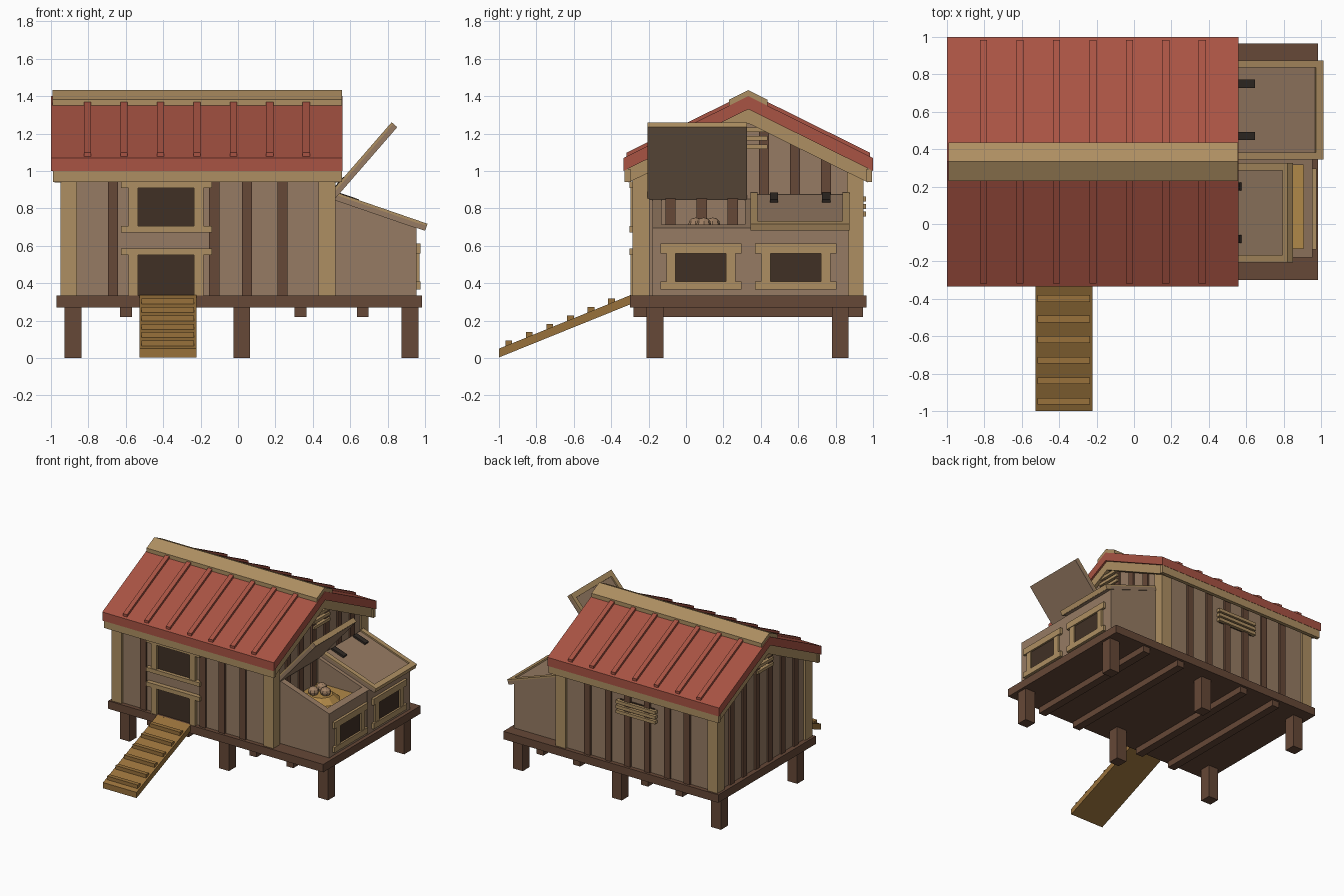
import bpy, bmesh, math
from mathutils import Matrix, Vector

if "Cube" in bpy.data.objects:
    bpy.data.objects.remove(bpy.data.objects["Cube"])


def material(name, r, g, b):
    m = bpy.data.materials.new(name)
    lin = [((c / 255 + 0.055) / 1.055) ** 2.4 for c in (r, g, b)]
    m.diffuse_color = (*lin, 1)
    m.use_nodes = True
    m.node_tree.nodes["Principled BSDF"].inputs["Base Color"].default_value = m.diffuse_color
    return m


WALL = material("wall boards", 150, 123, 99)
TRIM = material("pale trim", 174, 143, 98)
DARK = material("dark timber", 102, 72, 55)
ROOF = material("red roof", 168, 83, 67)
GLASS = material("dark opening", 64, 48, 37)
RAMP = material("golden ramp wood", 152, 113, 59)
STRAW = material("straw", 176, 136, 72)
METAL = material("black hinge", 48, 41, 36)
EGG = material("brown egg", 160, 128, 100)


def finish(name, bm, mat, matrix=None):
    if matrix:
        bm.transform(matrix)
    bmesh.ops.recalc_face_normals(bm, faces=bm.faces)
    me = bpy.data.meshes.new(name)
    bm.to_mesh(me)
    bm.free()
    me.materials.append(mat)
    ob = bpy.data.objects.new(name, me)
    bpy.context.collection.objects.link(ob)
    return ob


def box(name, x0, x1, y0, y1, z0, z1, mat, matrix=None):
    bm = bmesh.new()
    bmesh.ops.create_cube(bm, size=1)
    bm.transform(Matrix.Translation(((x0 + x1) / 2, (y0 + y1) / 2, (z0 + z1) / 2))
                 @ Matrix.Diagonal((x1 - x0, y1 - y0, z1 - z0, 1)))
    return finish(name, bm, mat, matrix)


def prism(name, pts, axis, a, b, mat):
    """Extrude a profile along x (pts are y,z) or along y (pts are x,z)."""
    place = (lambda p: (a, p[0], p[1])) if axis == 'x' else (lambda p: (p[0], a, p[1]))
    bm = bmesh.new()
    face = bm.faces.new([bm.verts.new(place(p)) for p in pts])
    ext = bmesh.ops.extrude_face_region(bm, geom=[face])
    step = Vector((b - a, 0, 0)) if axis == 'x' else Vector((0, b - a, 0))
    bmesh.ops.translate(bm, vec=step, verts=[v for v in ext['geom'] if isinstance(v, bmesh.types.BMVert)])
    return finish(name, bm, mat)


MID = 0.333      # y of the ridge
SLOPE = 0.495


def under(y):    # underside height of the roof
    return 1.33 - SLOPE * abs(y - MID)


# Platform, legs and joists
box("platform", -0.97, 0.985, -0.30, 0.965, 0.27, 0.335, DARK)
for x in (-0.882, 0.02, 0.92):
    for y in (-0.165, 0.825):
        box("leg", x - 0.045, x + 0.045, y - 0.045, y + 0.045, 0, 0.275, DARK)
for x in (-0.6, -0.285, 0.333, 0.667):
    box("joist", x - 0.032, x + 0.032, -0.28, 0.945, 0.22, 0.272, DARK)

# House body with gables
Y0, Y1, X0, X1 = -0.265, 0.93, -0.93, 0.505
prism("house_walls", [(Y0, 0.33), (Y1, 0.33), (Y1, under(Y1) + 0.01), (MID, 1.34), (Y0, under(Y0) + 0.01)],
      'x', X0, X1, WALL)
for x in (-0.95, 0.43):
    for y in (-0.285, 0.86):
        box("corner_post", x, x + 0.09, y, y + 0.09, 0.335, 1.0, TRIM)

# Wall battens
for x in (-0.668, -0.127, 0.048, 0.237):
    box("front_batten", x - 0.027, x + 0.027, -0.28, -0.26, 0.335, 1.01, DARK)
for x in (-0.668, -0.49, -0.305, -0.127, 0.048, 0.237):
    box("back_batten", x - 0.027, x + 0.027, 0.925, 0.945, 0.335, 1.01, DARK)
for k in (-2.5, -1.5, -0.5, 0.5, 1.5, 2.5):
    y = MID + k * 0.166
    top = under(abs(y - MID) + 0.027 + MID)
    box("left_batten", -0.945, -0.925, y - 0.027, y + 0.027, 0.335, top, DARK)
    box("right_batten", 0.50, 0.52, y - 0.027, y + 0.027, 0.335, top, DARK)

# Roof slab, eave boards, gable boards and ridge cap
E0, E1 = -0.335, 1.0


def chevron(name, lo, hi, half, x0, x1, mat):
    """Upside-down V between two heights above the roof underside."""
    drop = SLOPE * half
    prism(name, [(MID - half, 1.33 - drop + lo), (MID, 1.33 + lo), (MID + half, 1.33 - drop + lo),
                 (MID + half, 1.33 - drop + hi), (MID, 1.33 + hi), (MID - half, 1.33 - drop + hi)],
          'x', x0, x1, mat)


chevron("roof", 0, 0.07, 0.667, -1.0, 0.56, ROOF)
chevron("ridge_cap", 0.068, 0.102, 0.102, -0.993, 0.555, TRIM)
chevron("left_gable_board", -0.075, 0.002, 0.64, -0.98, -0.945, TRIM)
chevron("right_gable_board", -0.075, 0.002, 0.64, 0.515, 0.545, TRIM)
box("front_eave_board", -0.99, 0.555, -0.328, -0.298, 0.94, 1.01, TRIM)
box("back_eave_board", -0.99, 0.555, 0.964, 0.994, 0.94, 1.01, TRIM)

# Roof ribs on both slopes
for i in range(7):
    x = -0.805 + i * 0.195
    for s in (-1, 1):
        a, b = 0.10, 0.65
        pts = [(MID + s * d, 1.33 - SLOPE * d + h) for d, h in ((a, 0.065), (b, 0.065), (b, 0.09), (a, 0.09))]
        prism("roof_rib", pts, 'x', x - 0.019, x + 0.019, ROOF)

# Front window and doorway
for part, z0, z1 in (("window", 0.705, 0.91), ("door", 0.335, 0.55)):
    box(part + "_opening", -0.54, -0.23, -0.274, -0.266, z0, z1, GLASS)
    box(part + "_top_trim", -0.625, -0.14, -0.302, -0.26, z1, z1 + 0.035, TRIM)
    for x in (-0.585, -0.235):
        box(part + "_side_trim", x, x + 0.05, -0.296, -0.26, z0, z1, TRIM)
box("window_sill", -0.625, -0.14, -0.302, -0.26, 0.672, 0.705, TRIM)

# Ramp with rungs
prism("ramp", [(-1.0, 0.003), (-1.0, 0.05), (-0.295, 0.337), (-0.295, 0.288)], 'y', 0, 1, RAMP).data.transform(
    Matrix.Translation((-0.525, 0, 0)) @ Matrix.Diagonal((0.305, 1, 1, 1)) @ Matrix.Identity(4))
bpy.data.objects.remove(bpy.data.objects["ramp"])
prism("ramp_board", [(-1.0, 0.003), (-1.0, 0.05), (-0.295, 0.337), (-0.295, 0.288)], 'x', -0.527, -0.222, RAMP)
for i in range(6):
    y = -0.948 + i * 0.11
    z = 0.05 + (y + 1) * 0.407
    box("ramp_rung", -0.515, -0.235, y - 0.018, y + 0.018, z - 0.015, z + 0.022, RAMP)

# Slatted vents on the back wall and both gables
box("back_vent_hole", -0.37, -0.055, 0.93, 0.938, 0.755, 0.87, GLASS)
for z in (0.77, 0.81, 0.85):
    box("back_vent_slat", -0.39, -0.035, 0.93, 0.962, z - 0.013, z + 0.013, TRIM)
for x0, x1 in ((-0.96, -0.925), (0.50, 0.535)):
    for z, w in ((1.13, 0.103), (1.175, 0.103), (1.22, 0.103)):
        box("gable_vent_slat", x0, x1, MID - w, MID + w, z - 0.012, z + 0.012, TRIM)

# Nest box: sloping sides, divider, front and straw floor
HX, HZ = 0.515, 0.847


def lid_z(x):
    return HZ - 0.344 * (x - HX)


for name, y0, y1 in (("nest_side", -0.18, -0.13), ("nest_divider", 0.315, 0.36), ("nest_side", 0.82, 0.87)):
    prism(name, [(0.50, 0.33), (0.955, 0.33), (0.955, lid_z(0.955)), (0.50, lid_z(0.50))], 'y', y0, y1, WALL)
prism("nest_front", [(0.905, 0.33), (0.954, 0.33), (0.954, lid_z(0.954)), (0.905, lid_z(0.905))],
      'y', -0.178, 0.868, WALL)
box("straw_bed", 0.50, 0.91, -0.14, 0.83, 0.34, 0.645, STRAW)

# Straw mound and eggs
bm = bmesh.new()
bmesh.ops.create_cone(bm, cap_ends=True, segments=10, radius1=0.15, radius2=0.09, depth=0.05)
finish("straw_mound", bm, STRAW, Matrix.Translation((0.69, 0.095, 0.665)))
for x, y in ((0.65, 0.052), (0.66, 0.143), (0.73, 0.095)):
    bm = bmesh.new()
    bmesh.ops.create_uvsphere(bm, u_segments=8, v_segments=6, radius=0.036)
    finish("egg", bm, EGG, Matrix.Translation((x, y, 0.715)) @ Matrix.Diagonal((1.2, 1.1, 1, 1)))

# Nest windows
for y in (0.08, 0.587):
    box("nest_opening", 0.953, 0.960, y - 0.137, y + 0.137, 0.408, 0.562, GLASS)
    for z0, z1 in ((0.365, 0.41), (0.56, 0.612)):
        box("nest_window_rail", 0.95, 0.975, y - 0.217, y + 0.217, z0, z1, TRIM)
    for s in (-1, 1):
        c = y + s * 0.16
        box("nest_window_side", 0.95, 0.97, c - 0.025, c + 0.025, 0.41, 0.56, TRIM)

# Lids turned about the hinge line: one open, one closed
for name, y0, y1, angle in (("open_lid", -0.205, 0.325, 49), ("closed_lid", 0.345, 0.875, -19)):
    m = Matrix.Translation((HX, 0, HZ)) @ Matrix.Rotation(-math.radians(angle), 4, 'Y')
    box(name, 0, 0.51, y0, y1, 0, 0.028, WALL, m)
    box(name + "_front_trim", 0.47, 0.513, y0, y1, 0.002, 0.04, TRIM, m)
    for a in (y0, y1 - 0.038):
        box(name + "_side_trim", 0, 0.47, a, a + 0.038, 0.026, 0.04, TRIM, m)
    for d in (-0.14, 0.14):
        c = (y0 + y1) / 2 + d
        box(name + "_hinge", 0.01, 0.125, c - 0.022, c + 0.022, 0.02, 0.044, METAL, m)
